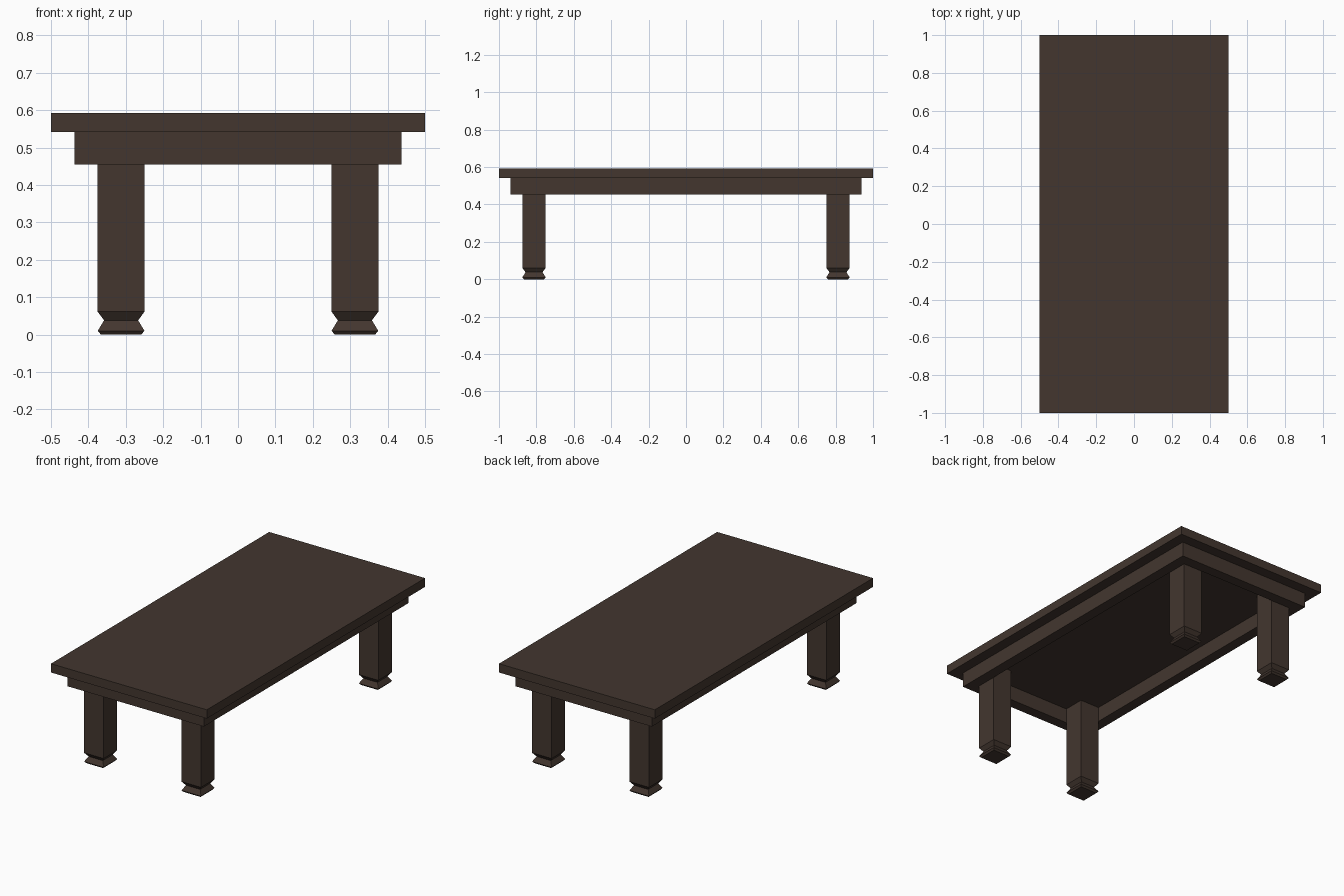
import bpy, bmesh

if "Cube" in bpy.data.objects:
    bpy.data.objects.remove(bpy.data.objects["Cube"])

wood = bpy.data.materials.new("dark brown wood")
wood.diffuse_color = (0.056, 0.037, 0.028, 1.0)
wood.use_nodes = True
wood.node_tree.nodes["Principled BSDF"].inputs["Base Color"].default_value = wood.diffuse_color

TOP_Z, SLAB_Z, APRON_Z = 0.592, 0.541, 0.454


def finish(name, bm):
    bmesh.ops.recalc_face_normals(bm, faces=bm.faces)
    mesh = bpy.data.meshes.new(name)
    bm.to_mesh(mesh)
    bm.free()
    mesh.materials.append(wood)
    obj = bpy.data.objects.new(name, mesh)
    bpy.context.collection.objects.link(obj)
    return obj


def ring(bm, hx, hy, z, cx=0.0, cy=0.0):
    """Rectangle of four vertices, centred on (cx, cy)."""
    return [bm.verts.new((cx + sx * hx, cy + sy * hy, z))
            for sx, sy in ((-1, -1), (1, -1), (1, 1), (-1, 1))]


def bridge(bm, a, b):
    for i in range(4):
        j = (i + 1) % 4
        bm.faces.new((a[i], a[j], b[j], b[i]))


def stacked(name, sections, cx=0.0, cy=0.0):
    """Closed solid through (half x, half y, z) rectangles."""
    bm = bmesh.new()
    rings = [ring(bm, hx, hy, z, cx, cy) for hx, hy, z in sections]
    for a, b in zip(rings, rings[1:]):
        bridge(bm, a, b)
    bm.faces.new(rings[0])
    bm.faces.new(rings[-1])
    return finish(name, bm)


# Table top slab
stacked("table_top", [(0.5, 1.0, SLAB_Z), (0.5, 1.0, TOP_Z)])

# Apron: open rectangular frame under the slab
bm = bmesh.new()
loops = [ring(bm, 0.4375, 0.9375, APRON_Z), ring(bm, 0.4375, 0.9375, SLAB_Z),
         ring(bm, 0.375, 0.875, SLAB_Z), ring(bm, 0.375, 0.875, APRON_Z)]
for i in range(4):
    bridge(bm, loops[i], loops[(i + 1) % 4])
finish("apron", bm)

# Legs with a pinched, chamfered foot, running up to the slab
leg_profile = [(0.054, 0.0), (0.0625, 0.01), (0.0455, 0.038),
               (0.0625, 0.061), (0.0625, SLAB_Z)]
for y_name, y in (("front", -0.8125), ("back", 0.8125)):
    for x_name, x in (("left", -0.3125), ("right", 0.3125)):
        stacked(f"{y_name}_{x_name}_leg", [(h, h, z) for h, z in leg_profile], x, y)
